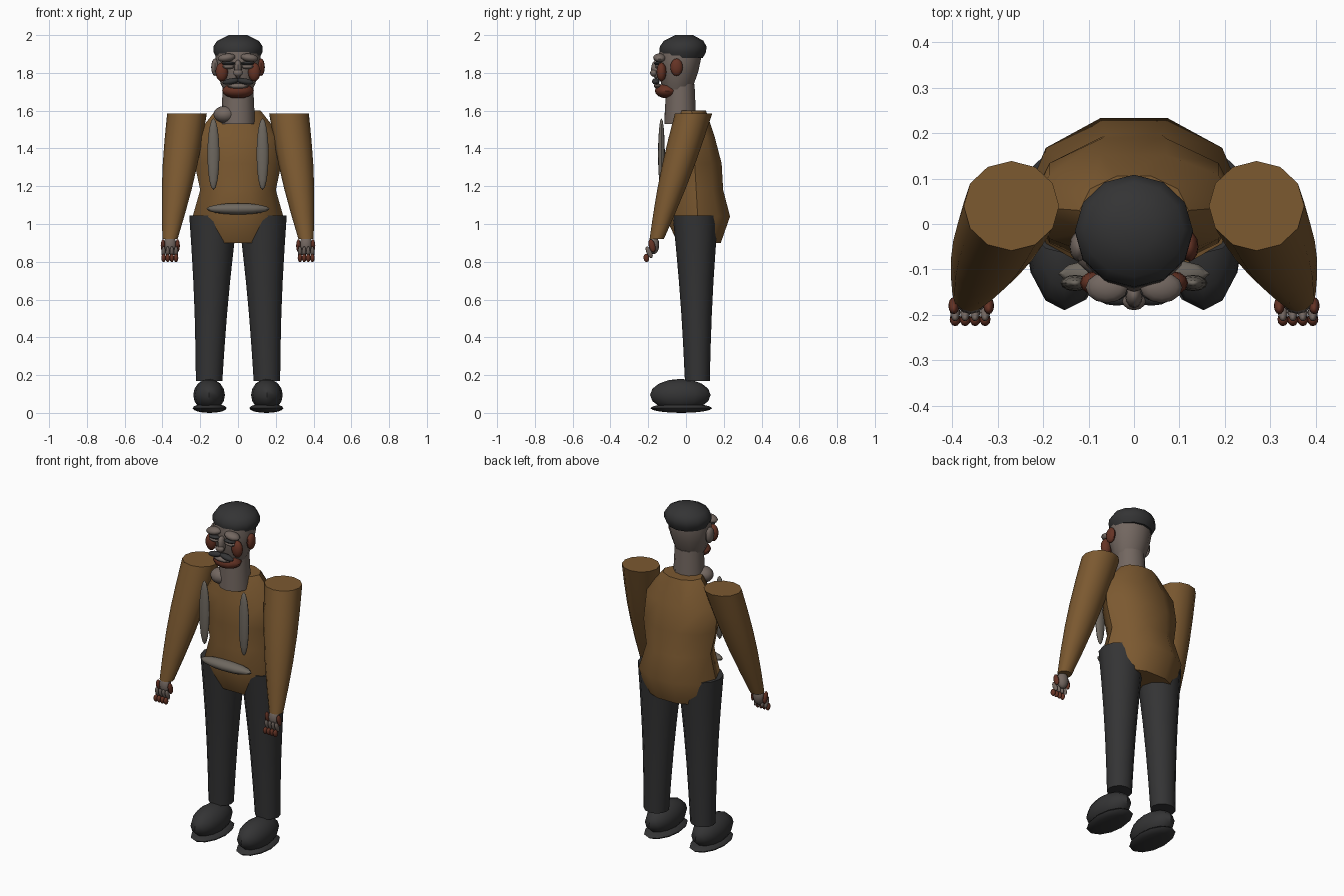
import bpy, bmesh, math
from mathutils import Matrix, Vector, Euler

if "Cube" in bpy.data.objects:
    bpy.data.objects.remove(bpy.data.objects["Cube"])


def material(name, rgb):
    mat = bpy.data.materials.new(name)
    mat.use_nodes = True
    mat.diffuse_color = (*rgb, 1)
    shader = mat.node_tree.nodes["Principled BSDF"]
    shader.inputs["Base Color"].default_value = (*rgb, 1)
    return mat


BROWN = material("brown cloth", (.2, .1, .03))
CHARCOAL = material("charcoal", (.034, .034, .035))
SKIN = material("grey skin", (.17, .135, .117))
RUST = material("rust red", (.13, .033, .018))
TRIM = material("grey trim", (.155, .137, .115))


def finish(mesh_data, name, mat):
    bmesh.ops.recalc_face_normals(mesh_data, faces=mesh_data.faces)
    mesh = bpy.data.meshes.new(name)
    mesh_data.to_mesh(mesh)
    mesh_data.free()
    mesh.materials.append(mat)
    part = bpy.data.objects.new(name, mesh)
    bpy.context.collection.objects.link(part)
    bpy.ops.object.select_all(action="DESELECT")
    part.select_set(True)
    bpy.context.view_layer.objects.active = part
    bpy.ops.object.shade_smooth_by_angle(angle=math.radians(40))


def loft(name, mat, start, end, widths, depths, sides=12):
    """Skin evenly spaced level ellipses from a start point to an end point."""
    mesh_data = bmesh.new()
    start, end = Vector(start), Vector(end)
    loops = []
    for step, (width, depth) in enumerate(zip(widths, depths)):
        centre = start.lerp(end, step / (len(widths) - 1))
        loop = []
        for corner in range(sides):
            angle = math.tau * corner / sides
            offset = Vector((width * math.cos(angle), depth * math.sin(angle), 0))
            loop.append(mesh_data.verts.new(centre + offset))
        loops.append(loop)
    for lower, upper in zip(loops, loops[1:]):
        for corner in range(sides):
            following = (corner + 1) % sides
            mesh_data.faces.new((lower[corner], lower[following],
                                 upper[following], upper[corner]))
    mesh_data.faces.new(loops[0])
    mesh_data.faces.new(loops[-1])
    finish(mesh_data, name, mat)


def limb(name, mat, start, end, start_radius, end_radius, swell, rings=6):
    """Tapered tube whose middle swells or narrows smoothly."""
    radii = []
    for ring in range(rings):
        along = ring / (rings - 1)
        taper = start_radius + (end_radius - start_radius) * along
        radii.append(taper + swell * math.sin(math.pi * along))
    loft(name, mat, start, end, radii, [radius * .94 for radius in radii])


def blob(name, mat, centre, radii, tilt=0, roll=0):
    """Stretched ball, tilted forward or rolled sideways in degrees."""
    mesh_data = bmesh.new()
    turn = Euler((math.radians(tilt), math.radians(roll), 0)).to_matrix().to_4x4()
    place = Matrix.Translation(Vector(centre)) @ turn @ Matrix.Diagonal((*radii, 1))
    bmesh.ops.create_uvsphere(mesh_data, u_segments=12, v_segments=8, radius=1, matrix=place)
    finish(mesh_data, name, mat)


# Jacket body, ten-sided with a flat front and back
loft("jacket_body", BROWN, start=(0, .07, .9), end=(0, .03, 1.6),
     widths=(.2, .24, .2, .23, .23, .12), depths=(.12, .18, .15, .15, .12, .08), sides=10)

# Neck, collar and waist
limb("neck", SKIN, start=(0, -.03, 1.53), end=(0, -.03, 1.74),
     start_radius=.09, end_radius=.08, swell=0)
blob("collar_knot", SKIN, centre=(-.07, -.06, 1.58), radii=(.06, .055, .045))
blob("waist_band", TRIM, centre=(0, -.11, 1.08), radii=(.167, .04, .03))

# Head and flat cap
head_widths = (.055, .09, .11, .12, .11)
loft("head", SKIN, start=(0, -.05, 1.67), end=(0, -.03, 1.94),
     widths=head_widths, depths=[width * .95 for width in head_widths])
cap_widths = (.115, .13, .13, .11, .05)
loft("cap", CHARCOAL, start=(0, -.02, 1.88), end=(0, -.01, 2),
     widths=cap_widths, depths=[width * .95 for width in cap_widths])

# Centre of the face
blob("nose", SKIN, centre=(0, -.155, 1.82), radii=(.02, .03, .05))
blob("nose_tip", SKIN, centre=(0, -.17, 1.8), radii=(.026, .02, .02))
blob("lips", SKIN, centre=(0, -.15, 1.73), radii=(.055, .02, .014))
blob("chin_beard", RUST, centre=(0, -.1, 1.705), radii=(.084, .065, .04))

for side, label in ((1, "left"), (-1, "right")):
    # Jacket sleeve and lapel
    limb(label + "_sleeve", BROWN, start=(side * .36, -.155, .92), end=(side * .27, .04, 1.585),
         start_radius=.04, end_radius=.105, swell=.014)
    blob(label + "_lapel", TRIM, centre=(side * .13, -.13, 1.37), radii=(.032, .018, .19))

    # Trouser leg and shoe
    limb(label + "_trouser_leg", CHARCOAL, start=(side * .153, .06, .17),
         end=(side * .13, .05, 1.045), start_radius=.07, end_radius=.128, swell=-.008)
    blob(label + "_shoe", CHARCOAL, centre=(side * .153, -.03, .095), radii=(.084, .16, .085))
    blob(label + "_sole", CHARCOAL, centre=(side * .15, -.025, .025), radii=(.09, .163, .025))

    # Hand with four red-tipped fingers, a thumb and a red outer edge
    blob(label + "_palm", SKIN, centre=(side * .36, -.17, .89), radii=(.034, .028, .05))
    for finger in range(4):
        across = side * (.328 + .022 * finger)
        blob(f"{label}_finger_{finger}", SKIN, centre=(across, -.195, .85),
             radii=(.011, .014, .034), tilt=25)
        blob(f"{label}_fingertip_{finger}", RUST, centre=(across, -.21, .82),
             radii=(.012, .015, .022), tilt=10)
    for name, across in (("thumb", .32), ("hand_edge", .397)):
        blob(f"{label}_{name}", RUST, centre=(side * across, -.18, .885),
             radii=(.012, .017, .036), tilt=15)

    # Paired face parts
    blob(label + "_ear", RUST if side > 0 else SKIN,
         centre=(side * .122, -.05, 1.83), radii=(.02, .033, .046))
    blob(label + "_cheek", RUST, centre=(side * .086, -.13, 1.805), radii=(.033, .026, .05))
    blob(label + "_brow", SKIN, centre=(side * .06, -.14, 1.88),
         radii=(.047, .034, .022), roll=side * 8)
    blob(label + "_eye", CHARCOAL, centre=(side * .05, -.15, 1.85), radii=(.036, .02, .01))
    blob(label + "_eyelid", SKIN, centre=(side * .05, -.145, 1.833), radii=(.035, .02, .012))
    blob(label + "_moustache", CHARCOAL, centre=(side * .038, -.16, 1.755),
         radii=(.045, .02, .016), roll=side * 10)
